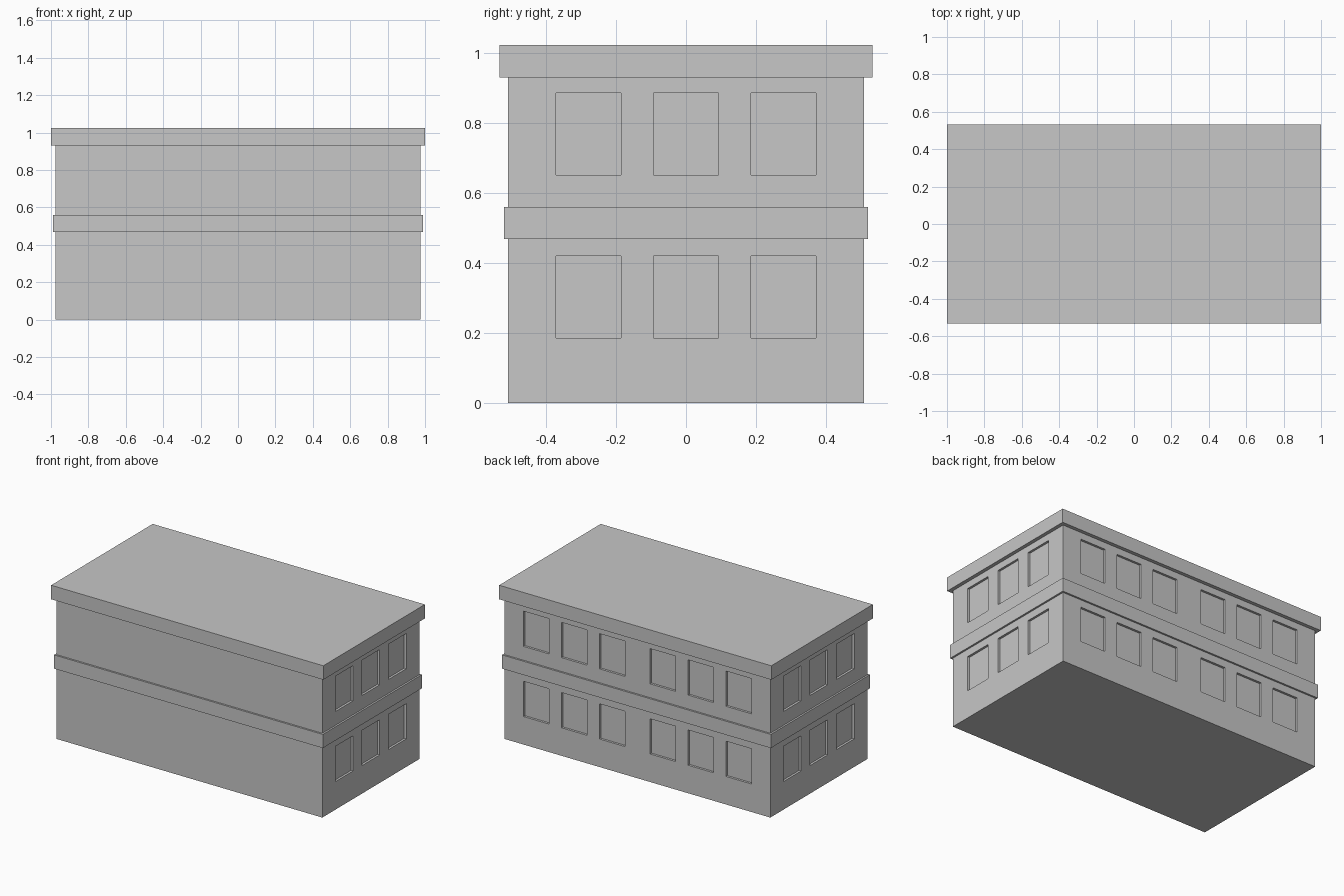
import bpy
import bmesh
from mathutils import Vector

cube = bpy.data.objects.get("Cube")
if cube:
    bpy.data.objects.remove(cube, do_unlink=True)

grey = bpy.data.materials.new("plain grey")
grey.use_nodes = True
grey.diffuse_color = (0.57, 0.57, 0.57, 1)
grey.node_tree.nodes["Principled BSDF"].inputs["Base Color"].default_value = grey.diffuse_color

HALF_X, HALF_Y = 0.976, 0.509      # wall half sizes
WIN_W, WIN_H, DEPTH = 0.187, 0.234, 0.015
SPACING = 0.279


def add_box(bm, centre, size):
    verts = bmesh.ops.create_cube(bm, size=1)["verts"]
    bmesh.ops.scale(bm, vec=size, verts=verts)
    bmesh.ops.translate(bm, vec=centre, verts=verts)


def make_object(name, bm):
    mesh = bpy.data.meshes.new(name)
    bm.to_mesh(mesh)
    bm.free()
    mesh.materials.append(grey)
    obj = bpy.data.objects.new(name, mesh)
    bpy.context.collection.objects.link(obj)
    return obj


def slab(name, half_x, half_y, bottom, top):
    bm = bmesh.new()
    add_box(bm, (0, 0, (bottom + top) / 2), (2 * half_x, 2 * half_y, top - bottom))
    return make_object(name, bm)


# Walls, floor band and roof slab
walls = slab("walls", HALF_X, HALF_Y, 0, 0.95)
slab("floor_band", 0.988, 0.521, 0.469, 0.56)
slab("roof_slab", 1.0, 0.533, 0.931, 1.024)

# Shallow window recesses on both ends and the back; the front is blank
bm = bmesh.new()
for z in (0.303, 0.769):
    for i in (-1, 0, 1):
        for side in (-1, 1):
            add_box(bm, (side * HALF_X, i * SPACING, z), (2 * DEPTH, WIN_W, WIN_H))
            add_box(bm, (side * 0.465 + i * SPACING, HALF_Y, z), (WIN_W, 2 * DEPTH, WIN_H))
cutter = make_object("window_cutter", bm)
cutter.hide_render = True
cutter.hide_viewport = True

cut = walls.modifiers.new("window recesses", "BOOLEAN")
cut.operation = "DIFFERENCE"
cut.solver = "EXACT"
cut.object = cutter
